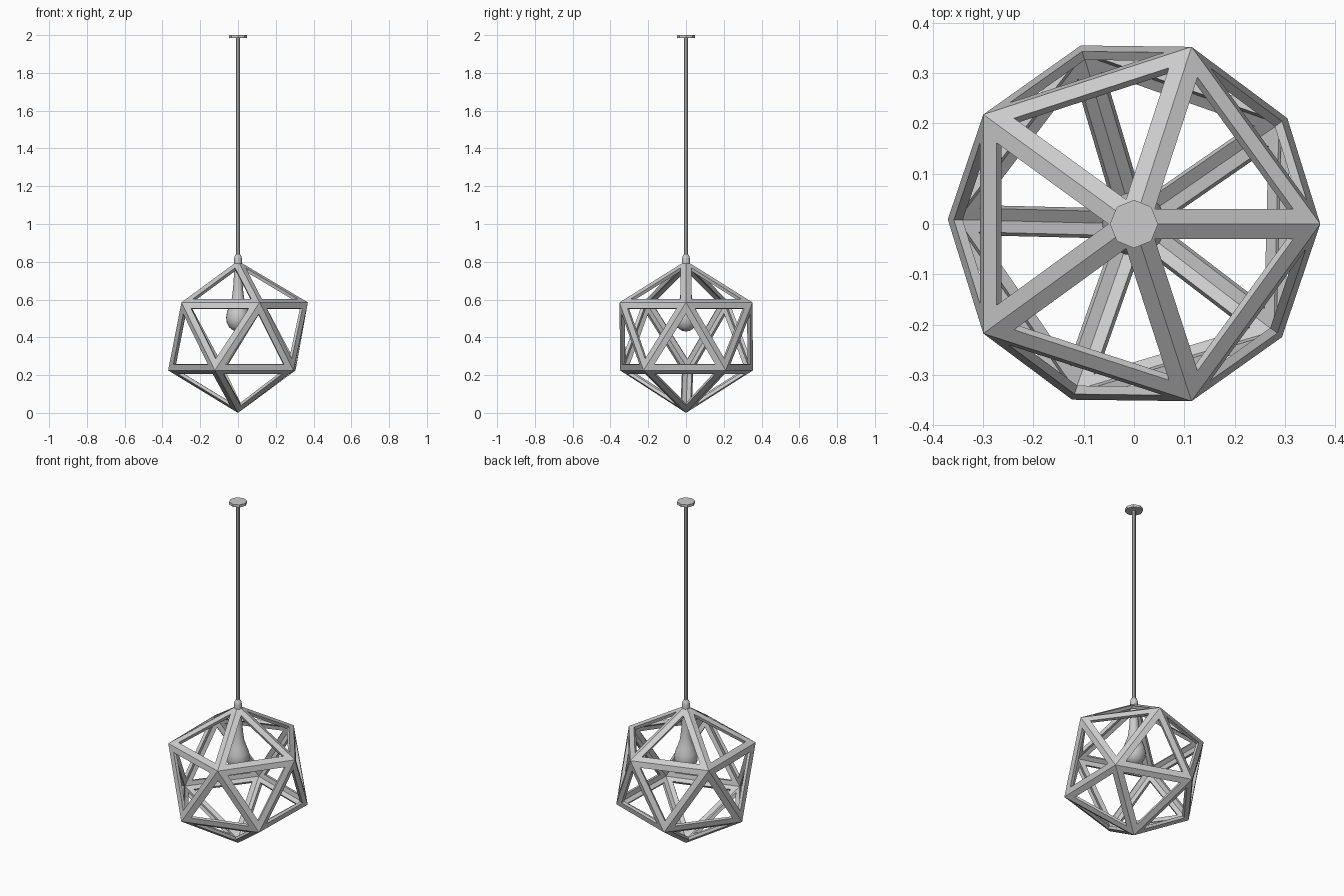
import bpy, bmesh, math

if "Cube" in bpy.data.objects:
    bpy.data.objects.remove(bpy.data.objects["Cube"])

def finish(name, bm, smooth=False):
    bmesh.ops.recalc_face_normals(bm, faces=bm.faces[:])
    me = bpy.data.meshes.new(name)
    bm.to_mesh(me)
    bm.free()
    ob = bpy.data.objects.new(name, me)
    bpy.context.collection.objects.link(ob)
    if smooth:
        bpy.context.view_layer.objects.active = ob
        ob.select_set(True)
        bpy.ops.object.shade_smooth_by_angle(angle=math.radians(40))
        ob.select_set(False)
    return ob

def lathe(name, profile, sides, smooth=False):
    """Revolve (radius, z) points around z; radius 0 closes to a point."""
    bm = bmesh.new()
    rings = []
    for r, z in profile:
        n = 1 if r == 0 else sides
        rings.append([bm.verts.new((r * math.cos(2 * math.pi * i / sides),
                                    r * math.sin(2 * math.pi * i / sides), z)) for i in range(n)])
    for a, b in zip(rings, rings[1:]):
        for i in range(sides):
            j = (i + 1) % sides
            f = [a[i % len(a)], a[j % len(a)], b[j % len(b)], b[i % len(b)]]
            bm.faces.new(list(dict.fromkeys(f)))
    return finish(name, bm, smooth)

# icosahedral cage: inset every triangle, drop the centres, thicken inwards
R, RING, DZ, CZ = 0.405, 0.37, 0.18, 0.405
bm = bmesh.new()
top, bottom = bm.verts.new((0, 0, CZ + R - 0.005)), bm.verts.new((0, 0, CZ - R))
def ring(start, z):
    return [bm.verts.new((RING * math.cos(math.radians(start + 72 * i)),
                          RING * math.sin(math.radians(start + 72 * i)), z)) for i in range(5)]
up, low = ring(0, CZ + DZ), ring(34.6, CZ - DZ)
for i in range(5):
    j = (i + 1) % 5
    for tri in ((top, up[i], up[j]), (up[i], low[i], up[j]),
                (low[i], low[j], up[j]), (bottom, low[j], low[i])):
        bm.faces.new(tri)
bmesh.ops.recalc_face_normals(bm, faces=bm.faces[:])
centres = bm.faces[:]
bmesh.ops.inset_individual(bm, faces=centres, thickness=0.032, use_even_offset=True)
bmesh.ops.delete(bm, geom=centres, context='FACES')
cage = finish("cage_frame", bm)
mod = cage.modifiers.new("thickness", 'SOLIDIFY')
mod.thickness = 0.018
mod.offset = -1
mod.use_even_offset = True

# hanging rod, ceiling plate and collar
lathe("hanging_rod", [(0, 0.81), (0.01, 0.81), (0.01, 1.99), (0, 1.99)], 8, True)
lathe("ceiling_plate", [(0, 1.985), (0.048, 1.985), (0.048, 2.0), (0, 2.0)], 8)
lathe("collar", [(0, 0.77), (0.02, 0.77), (0.021, 0.815), (0.017, 0.832), (0.01, 0.84), (0, 0.84)], 12, True)

# lamp socket and bulb
lathe("bulb", [(0, 0.43), (0.025, 0.436), (0.047, 0.453), (0.06, 0.48), (0.063, 0.505),
               (0.058, 0.535), (0.045, 0.57), (0.033, 0.605), (0.027, 0.65), (0.023, 0.70),
               (0.02, 0.78), (0, 0.78)], 20, True)
